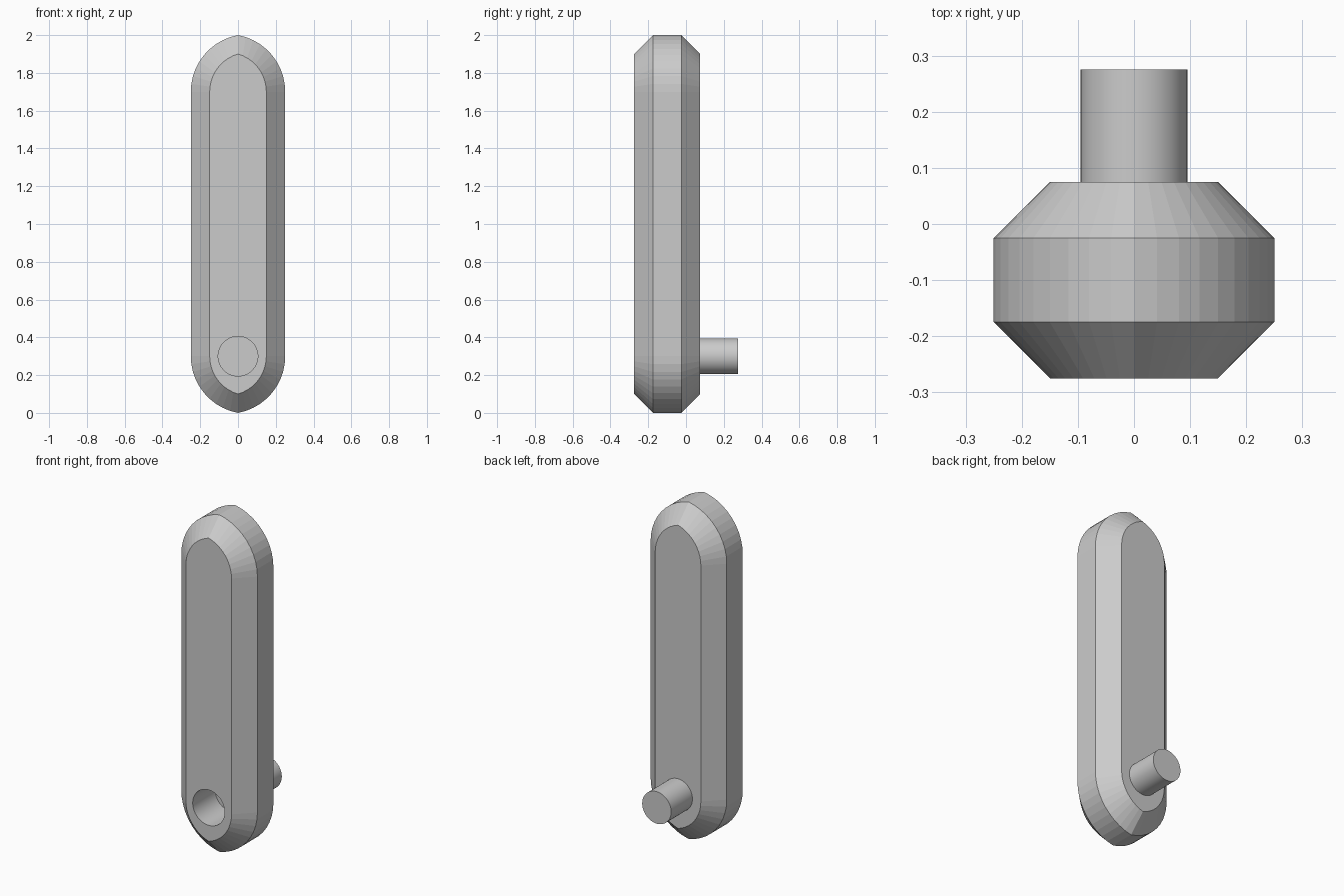
import bpy, bmesh, math
from mathutils import Matrix

cube = bpy.data.objects.get("Cube")
if cube:
    bpy.data.objects.remove(cube, do_unlink=True)

grey = bpy.data.materials.new("plain_grey")
grey.use_nodes = True
grey.diffuse_color = (0.6, 0.6, 0.6, 1)
grey.node_tree.nodes["Principled BSDF"].inputs["Base Color"].default_value = (0.6, 0.6, 0.6, 1)

PIVOT, TOP, STEPS = 0.3, 1.7, 10
FRONT, BACK, BEVEL = -0.275, 0.075, 0.1


def add_object(name, bm):
    bmesh.ops.recalc_face_normals(bm, faces=bm.faces)
    mesh = bpy.data.meshes.new(name)
    bm.to_mesh(mesh)
    bm.free()
    mesh.materials.append(grey)
    obj = bpy.data.objects.new(name, mesh)
    bpy.context.collection.objects.link(obj)
    return obj


def outline(width, rise):
    """Long bar with a slightly pointed arch at each end."""
    centre = (width ** 2 - rise ** 2) / (2 * width)
    radius = width - centre
    sweep = math.asin(rise / radius)
    arc = [(centre + radius * math.cos(sweep * i / STEPS),
            radius * math.sin(sweep * i / STEPS)) for i in range(STEPS + 1)]
    arc[-1] = (0, rise)
    top = arc + [(-x, z) for x, z in arc[-2::-1]]
    return [(x, TOP + z) for x, z in top] + [(-x, PIVOT - z) for x, z in top]


def cylinder(name, radius, y0, y1):
    bm = bmesh.new()
    place = Matrix.Translation((0, (y0 + y1) / 2, PIVOT)) @ Matrix.Rotation(math.pi / 2, 4, "X")
    bmesh.ops.create_cone(bm, cap_ends=True, segments=64, radius1=radius,
                          radius2=radius, depth=y1 - y0, matrix=place)
    return add_object(name, bm)


def smooth(obj):
    bpy.ops.object.select_all(action="DESELECT")
    obj.select_set(True)
    bpy.context.view_layer.objects.active = obj
    bpy.ops.object.shade_smooth_by_angle(angle=math.radians(30))


# Link body: four outlines lofted front to back, bevelled on both faces
bm = bmesh.new()
rings = []
for y, inset in ((FRONT, BEVEL), (FRONT + BEVEL, 0), (BACK - BEVEL, 0), (BACK, BEVEL)):
    points = outline(0.25 - inset, 0.3 - inset)
    rings.append([bm.verts.new((x, y, z)) for x, z in points])
for a, b in zip(rings, rings[1:]):
    for i in range(len(a)):
        j = (i + 1) % len(a)
        bm.faces.new((a[i], a[j], b[j], b[i]))
bm.faces.new(rings[0])
bm.faces.new(rings[-1])
body = add_object("link_body", bm)

# Blind socket in the front face
cutter = cylinder("socket_cutter", 0.105, FRONT - 0.1, FRONT + 0.21)
smooth(cutter)
cutter.hide_render = True
cutter.hide_viewport = True
cut = body.modifiers.new("socket", "BOOLEAN")
cut.operation = "DIFFERENCE"
cut.solver = "EXACT"
cut.object = cutter

# Connecting pin on the back
smooth(cylinder("back_pin", 0.095, BACK - 0.03, BACK + 0.2))
